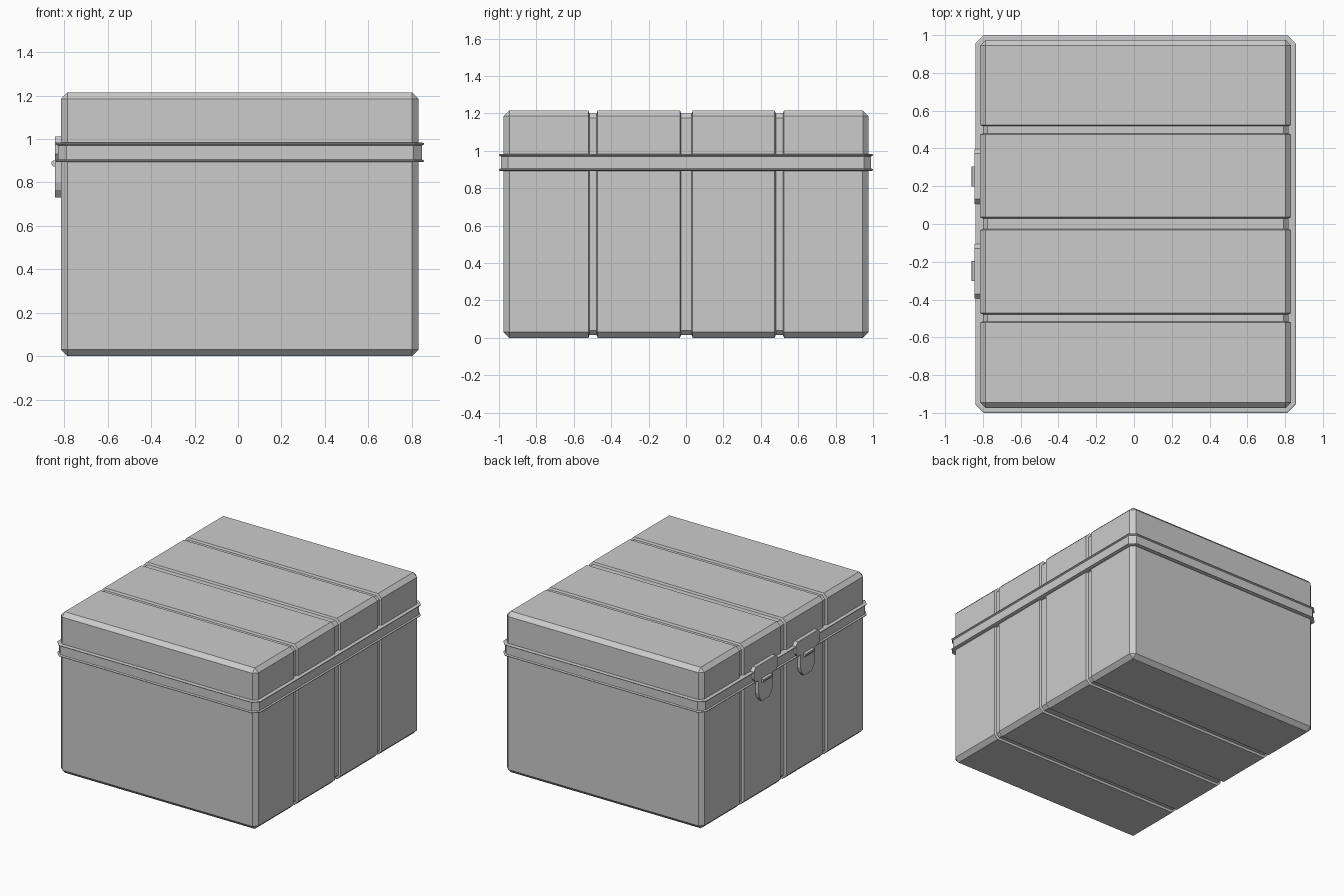
import bpy, bmesh

if "Cube" in bpy.data.objects:
    bpy.data.objects.remove(bpy.data.objects["Cube"])

CX = 0.0085                 # body centre in x (latches stick out on -x)
HX, HY, H = 0.8235, 0.975, 1.215
BEV = 0.03
SEAM = 0.937                # lid / base split, hidden behind the rim


def finish(name, bm):
    bmesh.ops.remove_doubles(bm, verts=bm.verts, dist=1e-5)
    bmesh.ops.recalc_face_normals(bm, faces=bm.faces)
    me = bpy.data.meshes.new(name)
    bm.to_mesh(me)
    bm.free()
    ob = bpy.data.objects.new(name, me)
    bpy.context.collection.objects.link(ob)
    return ob


def octagon(a0, a1, b0, b1, c):
    """Rectangle with corners cut by c."""
    return [(a0 + c, b0), (a1 - c, b0), (a1, b0 + c), (a1, b1 - c),
            (a1 - c, b1), (a0 + c, b1), (a0, b1 - c), (a0, b0 + c)]


def loft(bm, rings, cap=True, closed=False):
    """Skin a list of equal-length point rings."""
    vs = [[bm.verts.new(p) for p in r] for r in rings]
    n = len(vs[0])
    pairs = list(zip(vs, vs[1:])) + ([(vs[-1], vs[0])] if closed else [])
    for a, b in pairs:
        for i in range(n):
            j = (i + 1) % n
            bm.faces.new((a[i], a[j], b[j], b[i]))
    if cap and not closed:
        bm.faces.new(vs[0])
        bm.faces.new(vs[-1])


def shell(name, keep_lower):
    # (y, inset, corner cut): bevelled ends with three grooves between
    stations = [(-HY, BEV, 0), (-HY + BEV, 0, BEV)]
    for yc, w in ((-0.497, 0.025), (0.002, 0.034), (0.499, 0.025)):
        stations += [(yc - w, 0, BEV), (yc - w + 0.006, 0.015, BEV - 0.005),
                     (yc + w - 0.006, 0.015, BEV - 0.005), (yc + w, 0, BEV)]
    stations += [(HY - BEV, 0, BEV), (HY, BEV, 0)]
    bm = bmesh.new()
    loft(bm, [[(x, y, z) for x, z in
               octagon(CX - HX + i, CX + HX - i, i, H - i, c)]
              for y, i, c in stations])
    bmesh.ops.remove_doubles(bm, verts=bm.verts, dist=1e-5)
    bmesh.ops.bisect_plane(bm, geom=bm.verts[:] + bm.edges[:] + bm.faces[:],
                           plane_co=(0, 0, SEAM), plane_no=(0, 0, 1),
                           clear_outer=keep_lower, clear_inner=not keep_lower)
    return finish(name, bm)


shell("box_base", True)
shell("box_lid", False)

# Rim band with two lips, running all the way round the box
rim = [(-0.02, 0.893), (0.018, 0.893), (0.025, 0.896), (0.025, 0.901),
       (0.015, 0.906), (0.015, 0.970), (0.025, 0.975), (0.025, 0.980),
       (0.018, 0.983), (-0.02, 0.983)]
bm = bmesh.new()
loft(bm, [[(x, y, z) for x, y in
           octagon(CX - HX - o, CX + HX + o, -HY - o, HY + o, 0.03 + 0.6 * max(o, 0))]
          for o, z in rim], cap=False)
finish("rim_band", bm)


def plate(name, yc, pts, x_out, x_in):
    """Flat plate from a y-z outline, facing -x."""
    bm = bmesh.new()
    loft(bm, [[(x, yc + y, z) for y, z in pts] for x in (x_out, x_in)])
    return finish(name, bm)


def bar(name, yc, half, pts):
    """Bar along y from an x-z section."""
    bm = bmesh.new()
    loft(bm, [[(x, yc + s * half, z) for x, z in pts] for s in (-1, 1)])
    return finish(name, bm)


# Two latches on the -x side
upper = [(-0.125, 0.905), (0.125, 0.905), (0.145, 0.93), (0.145, 0.985),
         (0.12, 1.012), (-0.12, 1.012), (-0.145, 0.985), (-0.145, 0.93)]
tab = [(-0.085, 0.905), (-0.085, 0.80), (-0.075, 0.765), (-0.045, 0.73),
       (0.045, 0.73), (0.075, 0.765), (0.085, 0.80), (0.085, 0.905)]
knob = [(-0.838, 0.872), (-0.852, 0.874), (-0.860, 0.885), (-0.858, 0.896),
        (-0.848, 0.902), (-0.838, 0.902)]
for side, yc in (("front", -0.25), ("back", 0.252)):
    plate(f"latch_plate_{side}", yc, upper, -0.844, -0.812)
    plate(f"latch_tab_{side}", yc, tab, -0.842, -0.812)
    bar(f"latch_ridge_{side}", yc, 0.053, knob)
